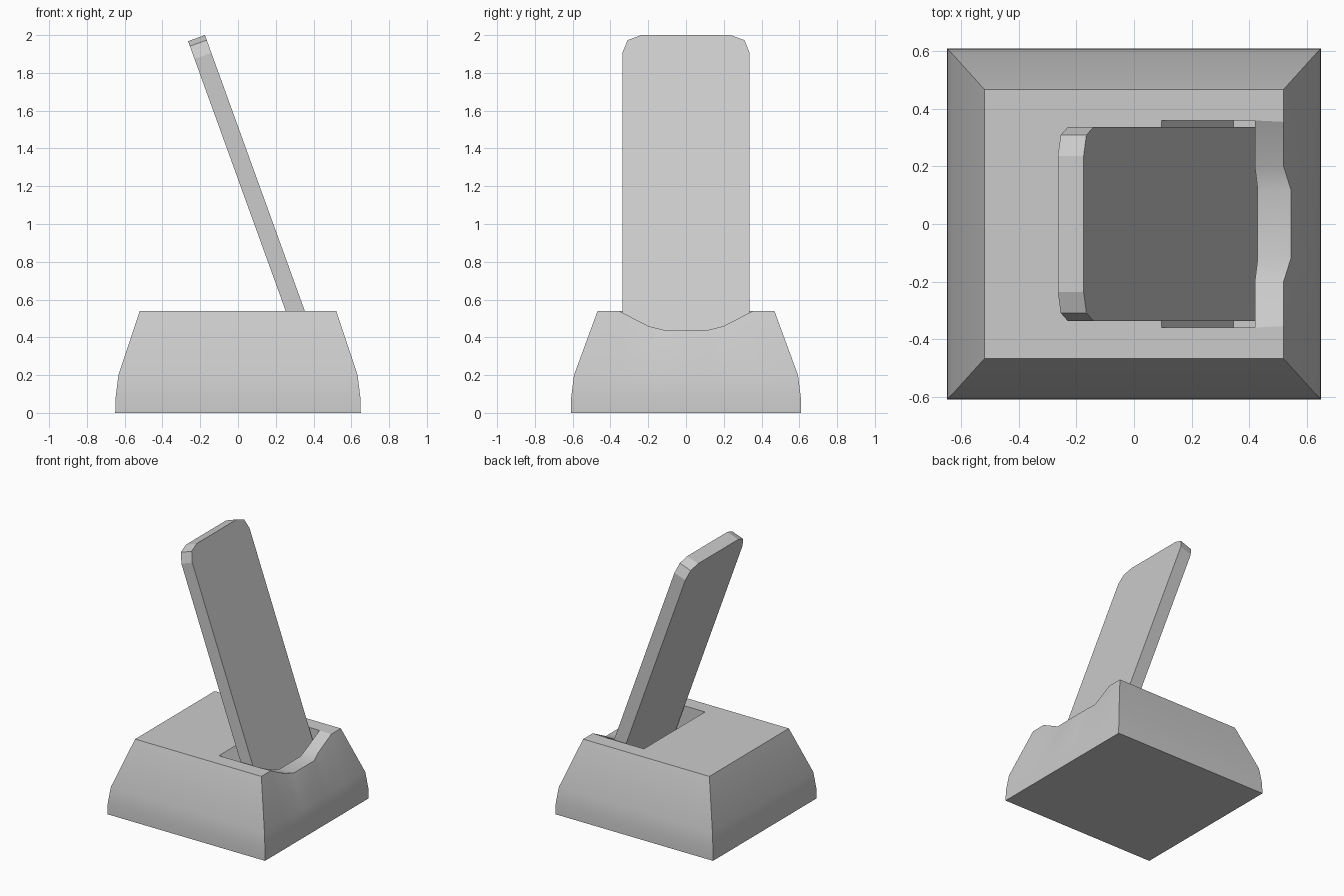
import bpy, bmesh, math
from mathutils import Vector

if "Cube" in bpy.data.objects:
    bpy.data.objects.remove(bpy.data.objects["Cube"])


def make_object(name, bm):
    bmesh.ops.recalc_face_normals(bm, faces=bm.faces)
    mesh = bpy.data.meshes.new(name)
    bm.to_mesh(mesh)
    bm.free()
    ob = bpy.data.objects.new(name, mesh)
    bpy.context.collection.objects.link(ob)
    bpy.context.view_layer.objects.active = ob
    ob.select_set(True)
    bpy.ops.object.shade_smooth_by_angle(angle=math.radians(20))
    ob.select_set(False)
    return ob


def bridge(bm, a, b):
    n = len(a)
    for i in range(n):
        bm.faces.new((a[i], a[(i + 1) % n], b[(i + 1) % n], b[i]))


# Dock base: lofted rings, with stations across the +x side for the dipped lip
STATIONS = [-0.355, -0.20, -0.12, 0.12, 0.20, 0.355]
bm = bmesh.new()


def ring(hx, hy, z):
    pts = [(-hx, -hy, z), (hx, -hy, z)]
    pts += [(hx, y, z) for y in STATIONS]
    pts += [(hx, hy, z), (-hx, hy, z)]
    return [bm.verts.new(p) for p in pts]


levels = [(0.65, 0.61, 0), (0.648, 0.608, 0.08), (0.633, 0.593, 0.2), (0.52, 0.468, 0.54)]
rings = [ring(*lv) for lv in levels]
top = rings[-1]
for i in (3, 6):
    top[i].co.z = 0.46
for i in (4, 5):
    top[i].co.x, top[i].co.z = 0.545, 0.44
for lower, upper in zip(rings, rings[1:]):
    bridge(bm, lower, upper)
bm.faces.new(rings[0])

# Slot opening follows the dip, then tapers down to a floor
dip = [(0.42, 0.54), (0.42, 0.46), (0.43, 0.44), (0.43, 0.44), (0.42, 0.46), (0.42, 0.54)]
ys = [-0.36] + STATIONS[1:-1] + [0.36]
rim = [bm.verts.new((0.095, -0.36, 0.54))]
rim += [bm.verts.new((x, y, z)) for (x, z), y in zip(dip, ys)]
rim.append(bm.verts.new((0.095, 0.36, 0.54)))
floor = [bm.verts.new((0.345 if i in (0, 7) else 0.53, v.co.y, 0.17)) for i, v in enumerate(rim)]
bridge(bm, rim, floor)
bm.faces.new(floor)

# Top surface around the slot
bm.faces.new((top[0], top[9], rim[7], rim[0]))
bm.faces.new((top[0], rim[0], rim[1], top[2], top[1]))
bm.faces.new((top[9], top[8], top[7], rim[6], rim[7]))
for i in range(1, 6):
    bm.faces.new((rim[i], top[i + 1], top[i + 2], rim[i + 1]))
make_object("dock_base", bm)

# Handset: slab with chamfer-rounded corners, leaning back 20 degrees
W, L, T, R = 0.337, 1.885, 0.095, 0.10
corner = [(0, R), (0.28 * R, 0.28 * R), (R, 0)]
quarter = [(W - a, L - b) for a, b in corner]
outline = quarter + [(-y, s) for y, s in reversed(quarter)]
outline += [(-y, L - s) for y, s in quarter] + [(y, L - s) for y, s in reversed(quarter)]
tilt = math.radians(19.9)
up = Vector((-math.sin(tilt), 0, math.cos(tilt)))
back = Vector((-math.cos(tilt), 0, -math.sin(tilt)))
tip = Vector((-0.175, 0, 2.0))
bm = bmesh.new()
sides = []
for depth in (0, T):
    sides.append([bm.verts.new(tip + back * depth + up * (s - L) + Vector((0, y, 0)))
                  for y, s in outline])
    bm.faces.new(sides[-1])
bridge(bm, *sides)
make_object("handset", bm)
